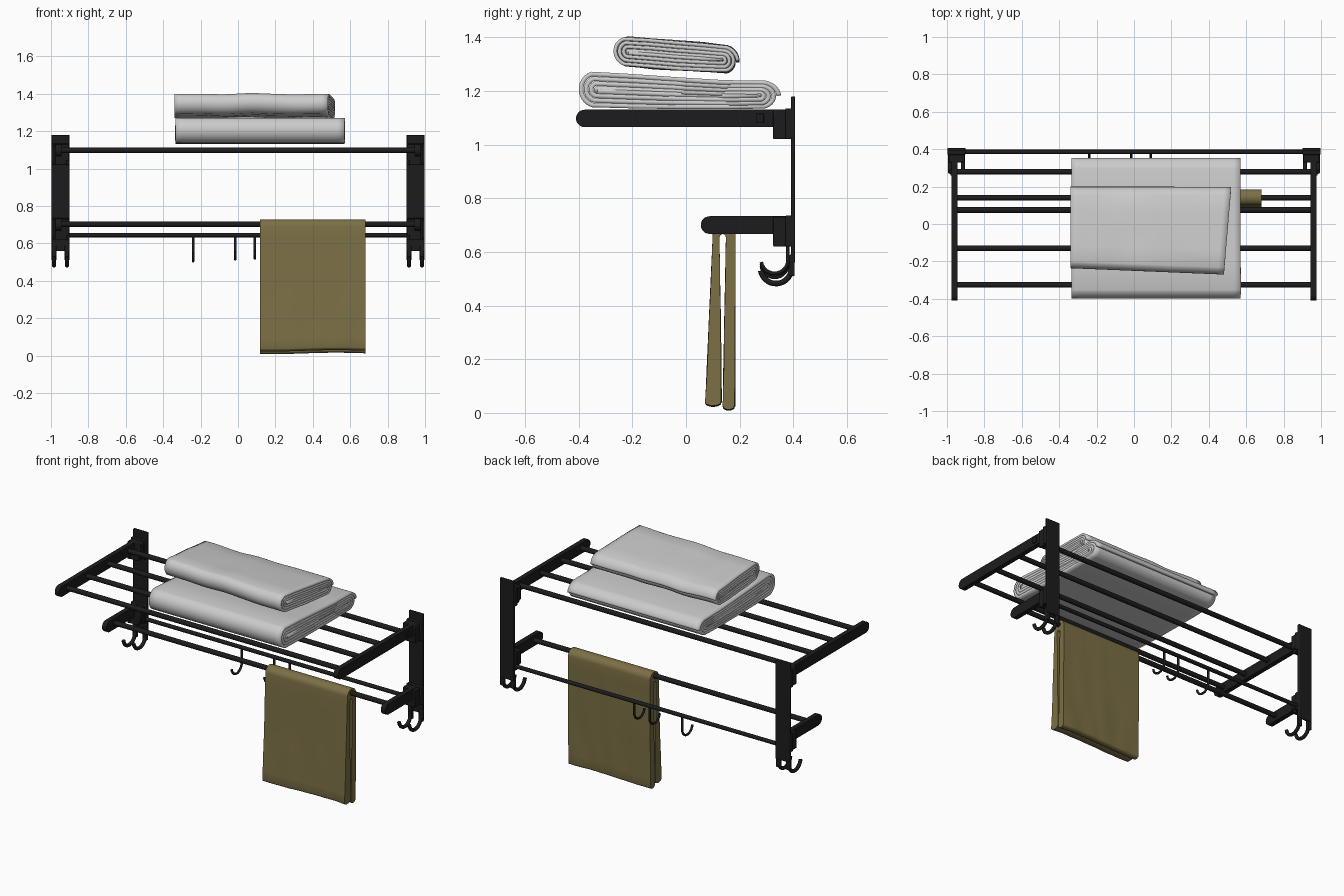
import bpy, bmesh, math, random
from mathutils import Vector, noise

if "Cube" in bpy.data.objects:
    bpy.data.objects.remove(bpy.data.objects["Cube"], do_unlink=True)
random.seed(4)


def material(name, colour):
    m = bpy.data.materials.new(name)
    m.use_nodes = True
    m.diffuse_color = (*colour, 1)
    m.node_tree.nodes["Principled BSDF"].inputs["Base Color"].default_value = (*colour, 1)
    return m


BLACK = material("black metal", (0.012, 0.012, 0.013))
WHITE = material("white cotton", (0.6, 0.6, 0.6))
OLIVE = material("olive cotton", (0.2, 0.16, 0.06))


def finish(name, bm, mat, angle=35):
    bmesh.ops.recalc_face_normals(bm, faces=bm.faces)
    mesh = bpy.data.meshes.new(name)
    bm.to_mesh(mesh)
    bm.free()
    mesh.materials.append(mat)
    ob = bpy.data.objects.new(name, mesh)
    bpy.context.collection.objects.link(ob)
    bpy.ops.object.select_all(action="DESELECT")
    ob.select_set(True)
    bpy.context.view_layer.objects.active = ob
    bpy.ops.object.shade_smooth_by_angle(angle=math.radians(angle))
    return ob


def box(name, x, y, z, mat=BLACK, bevel=0.004):
    bm = bmesh.new()
    bmesh.ops.create_cube(bm, size=1)
    for v in bm.verts:
        v.co = [(a + b) / 2 + c * (b - a) for c, (a, b) in zip(v.co, (x, y, z))]
    ob = finish(name, bm, mat)
    if bevel:
        mod = ob.modifiers.new("soft edges", "BEVEL")
        mod.width = bevel
        mod.segments = 2
    return ob


def span(a, b, s):
    return tuple(sorted((a * s, b * s)))


def rod(name, x0, x1, y, z, r):
    bm = bmesh.new()
    bmesh.ops.create_cone(bm, cap_ends=True, segments=16, radius1=r, radius2=r, depth=x1 - x0)
    for v in bm.verts:
        v.co = ((x0 + x1) / 2 + v.co.z, y + v.co.x, z + v.co.y)
    return finish(name, bm, BLACK)


def extrude(name, outline, xs, mat, warp=None, closed=True, caps=True):
    """Sweep a (y, z) outline along x, through an optional warp."""
    bm = bmesh.new()
    rings = [[bm.verts.new(warp(Vector((x, y, z))) if warp else (x, y, z))
              for y, z in outline] for x in xs]
    n = len(outline)
    for a, b in zip(rings, rings[1:]):
        for i in range(n if closed else n - 1):
            j = (i + 1) % n
            bm.faces.new((a[i], a[j], b[j], b[i]))
    if caps:
        bm.faces.new(rings[0])
        bm.faces.new(rings[-1])
    return finish(name, bm, mat)


def steps(a, b, n):
    return [a + (b - a) * i / n for i in range(n + 1)]


def arm(name, side, y0, y1, z0, z1):
    r = (z1 - z0) / 2
    arc = [(y0 + r - r * math.sin(t), z0 + r - r * math.cos(t)) for t in steps(0, math.pi, 12)]
    extrude(name, [(y1, z0)] + arc + [(y1, z1)], span(0.945, 0.975, side), BLACK)


def hook(name, x, y, top, drop, reach, r):
    """Wire hook: straight shank, round bottom, rising tip."""
    curve = bpy.data.curves.new(name, "CURVE")
    curve.dimensions = "3D"
    curve.bevel_depth = r
    curve.bevel_resolution = 3
    curve.use_fill_caps = True
    rad = reach / 2
    pts = [(x, y, top)] + [(x, y - rad + rad * math.cos(t), drop + rad - rad * math.sin(t))
                           for t in steps(0, math.pi * 0.95, 14)]
    spline = curve.splines.new("POLY")
    spline.points.add(len(pts) - 1)
    for p, co in zip(spline.points, pts):
        p.co = (*co, 1)
    ob = bpy.data.objects.new(name, curve)
    curve.materials.append(BLACK)
    bpy.context.collection.objects.link(ob)


# Side assemblies: wall plate, clamps, arms and double hooks
for side, label in ((1, "left"), (-1, "right")):
    box(label + "_wall_plate", span(0.9, 0.998, side), (0.392, 0.407), (0.56, 1.18))
    arm(label + "_shelf_arm", side, -0.41, 0.385, 1.065, 1.13)
    arm(label + "_rail_arm", side, 0.055, 0.385, 0.667, 0.733)
    for part, z in (("upper", 1.02), ("lower", 0.62)):
        name = f"{label}_{part}_clamp"
        box(name + "_block", span(0.915, 0.985, side), (0.33, 0.398), (z, z + 0.11))
        box(name + "_back", span(0.9, 0.998, side), (0.37, 0.4), (z, z + 0.115))
        box(name + "_inner_cheek", span(0.905, 0.92, side), (0.33, 0.4), (z + 0.02, z + 0.11))
        box(name + "_outer_cheek", span(0.975, 0.99, side), (0.325, 0.4), (z, z + 0.11))
    box(label + "_arm_bolt", span(0.97, 0.982, side), (0.26, 0.29), (1.08, 1.115), bevel=0.002)
    for i, x in enumerate((0.914, 0.984)):
        box(f"{label}_hook_tab_{i}", span(x - 0.014, x + 0.014, side),
            (0.385, 0.405), (0.51, 0.59))
        hook(f"{label}_hook_{i}", x * side, 0.393, 0.56, 0.482, 0.115, 0.011)

# Shelf bars, towel rail and hook rail
for i, y in enumerate((0.28, 0.075, -0.13, -0.325)):
    rod(f"shelf_bar_{i}", -0.96, 0.96, y, 1.098, 0.015)
rod("towel_rail", -0.96, 0.96, 0.14, 0.703, 0.015)
rod("hook_rail", -0.91, 0.91, 0.385, 0.645, 0.012)
for i, (x, drop) in enumerate(((-0.24, 0.505), (-0.015, 0.515), (0.09, 0.52))):
    hook(f"sliding_hook_{i}", x, 0.38, 0.645, drop, 0.1, 0.007)


def folded_towel(name, xs, y0, y1, height, turns, warp):
    """Cloth wound into a flat roll, so that the ends show its layers."""
    pitch = height / 2 / (turns + 0.35)
    straight = (y1 - y0 - height) / 2
    mid = (y0 + y1) / 2
    pts = []
    for t in steps(0, turns * math.tau, int(turns * 36)):
        r = height / 2 - pitch * 0.5 - pitch * t / math.tau
        c = math.cos(t)
        shift = straight * max(-1, min(1, c * 3))
        pts.append((mid + shift + r * c, r * math.sin(t)))
    ob = extrude(name, pts, xs, WHITE, warp, closed=False, caps=False)
    mod = ob.modifiers.new("cloth thickness", "SOLIDIFY")
    mod.thickness = pitch * 0.9
    mod.offset = 0


def ripple(v, amount):
    return amount * noise.noise(Vector((v.x * 5, v.y * 5, 3)))


# Folded towels on the shelf
def lower_warp(v):
    k = (v.y + 0.41) / 0.765
    return Vector((v.x + ripple(v, 0.006), v.y,
                   1.122 + (v.z + 0.0825) * (1 - 0.27 * min(1, k * 1.5))))


def upper_warp(v):
    k = (v.y + 0.265) / 0.465
    u = (v.x + 0.34) / 0.86
    return Vector((v.x - 0.04 * u * (1 - k), v.y - 0.035 * (u - 0.6) * (1 - k),
                   1.282 - 0.03 * k + (v.z + 0.065) * (1 - 0.1 * k) + ripple(v, 0.009)))


folded_towel("lower_folded_towel", steps(-0.335, 0.57, 24), -0.41, 0.355, 0.165, 4, lower_warp)
folded_towel("upper_folded_towel", steps(-0.34, 0.52, 24), -0.265, 0.2, 0.13, 4, upper_warp)

# Hanging towel: two padded flaps joined over the rail
outer = [(0.143 + 0.042 * math.cos(t), 0.69 + 0.039 * math.sin(t)) for t in steps(0, math.pi, 12)]
inner = [(0.137 + 0.012 * math.cos(t), 0.655 + 0.012 * math.sin(t)) for t in steps(math.pi, 0, 6)]


def flap_end(y0, y1, z):
    r = (y1 - y0) / 2
    return [((y0 + y1) / 2 - r * math.cos(t), z + 0.015 - 0.015 * math.sin(t))
            for t in steps(0, math.pi, 8)]


def flap_side(y0, y1, z0, z1):
    return list(zip(steps(y0, y1, 12)[1:-1], steps(z0, z1, 12)[1:-1]))


outline = (outer + flap_side(0.101, 0.073, 0.69, 0.04) + flap_end(0.072, 0.132, 0.026)
           + flap_side(0.132, 0.125, 0.04, 0.655) + inner
           + flap_side(0.149, 0.138, 0.655, 0.03) + flap_end(0.138, 0.182, 0.012)
           + flap_side(0.182, 0.185, 0.03, 0.69))


def hang_warp(v):
    low = 1 - v.z / 0.73
    fold = 0.006 * low * noise.noise(Vector((v.x * 9, v.z * 4, 1)))
    return Vector((v.x, v.y + fold, v.z - 0.004 * low * math.sin(v.x * 9)))


extrude("hanging_towel", outline, steps(0.118, 0.683, 28), OLIVE, hang_warp)
